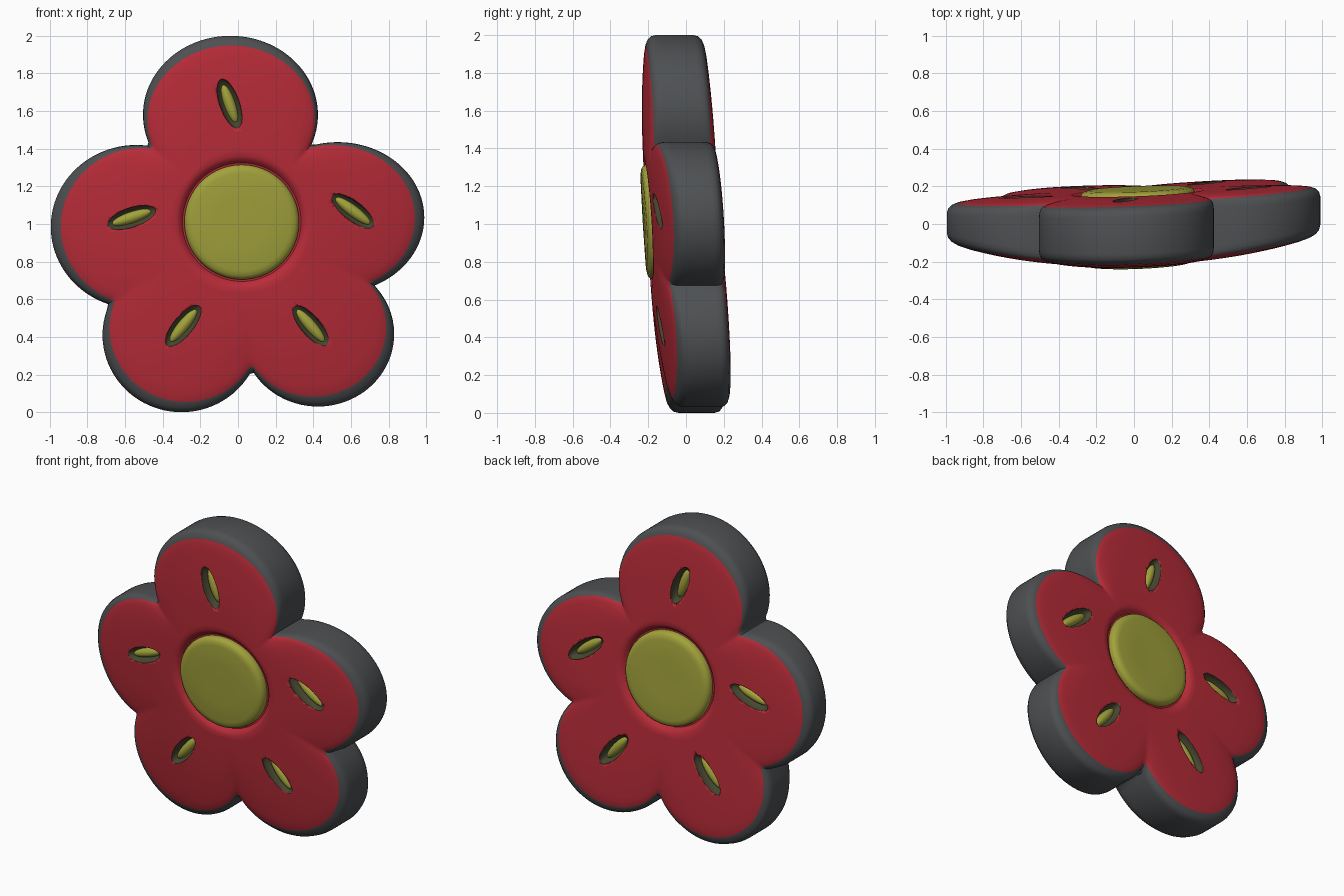
import bpy, bmesh, math
from mathutils import Matrix, Vector

if "Cube" in bpy.data.objects:
    bpy.data.objects.remove(bpy.data.objects["Cube"])

CX, CZ = 0.02, 1.01      # flower centre in the front view
SEG = 240
# petals as ellipses: centre x, centre z, half width, half height
PETALS = [(-0.04, 1.58, 0.465, 0.42), (0.53, 1.035, 0.46, 0.40), (0.425, 0.415, 0.405, 0.385),
          (-0.30, 0.41, 0.42, 0.41), (-0.54, 0.985, 0.455, 0.435)]
# seed slots: two end points in the front view
SLOTS = [((-0.09, 1.77), (0.0, 1.51)), ((0.49, 1.16), (0.73, 0.98)), ((0.29, 0.57), (0.48, 0.35)),
         ((-0.38, 0.35), (-0.20, 0.57)), ((-0.70, 0.99), (-0.43, 1.08))]


def material(name, color):
    m = bpy.data.materials.new(name)
    m.diffuse_color = (*color, 1)
    m.use_nodes = True
    m.node_tree.nodes["Principled BSDF"].inputs["Base Color"].default_value = m.diffuse_color
    return m


RED = material("petal_red", (0.48, 0.025, 0.04))
GREY = material("edge_grey", (0.075, 0.08, 0.085))
YELLOW = material("centre_yellow", (0.36, 0.36, 0.045))
DARK = material("slot_dark", (0.06, 0.06, 0.03))


def mid(x, z):
    """Tilted, slightly cupped middle surface of the flower."""
    return -0.02 + 0.035 * x - 0.06 * (z - 1) + 0.02 * (z - 1) ** 2 + 0.06 * x * x


def thin(x):
    """The side petals get thinner outwards, the left one most."""
    return (0.025 if x > 0 else 0.05) * x * x


def outline(a):
    """Farthest hit of a ray from the centre with any petal."""
    dx, dz = math.cos(a), math.sin(a)
    best = 0.3
    for px, pz, rx, rz in PETALS:
        ox, oz = (CX - px) / rx, (CZ - pz) / rz
        ux, uz = dx / rx, dz / rz
        A, B, C = ux * ux + uz * uz, ox * ux + oz * uz, ox * ox + oz * oz - 1
        D = B * B - A * C
        if D > 0:
            best = max(best, (-B + math.sqrt(D)) / A)
    return best


def finish(bm, name, mats):
    bmesh.ops.recalc_face_normals(bm, faces=bm.faces[:])
    me = bpy.data.meshes.new(name)
    bm.to_mesh(me)
    bm.free()
    for m in mats:
        me.materials.append(m)
    ob = bpy.data.objects.new(name, me)
    bpy.context.collection.objects.link(ob)
    bpy.ops.object.select_all(action='DESELECT')
    ob.select_set(True)
    bpy.context.view_layer.objects.active = ob
    bpy.ops.object.shade_smooth_by_angle(angle=math.radians(40))
    return ob


def double_sided(name, profile, mats):
    """Rings of (radius function, half thickness, material), mirrored front to back."""
    bm = bmesh.new()
    rows = [(f, h, m, -1) for f, h, m in profile] + [(f, h, m, 1) for f, h, m in reversed(profile)]
    rings = []
    for f, h, _, side in rows:
        ring = []
        for i in range(SEG):
            a = 2 * math.pi * i / SEG
            r = f(a)
            x, z = CX + r * math.cos(a), CZ + r * math.sin(a)
            ring.append(bm.verts.new((x, mid(x, z) + side * (h - thin(x)), z)))
        rings.append(ring)
    for k in range(len(rings) - 1):
        A, B = rings[k], rings[k + 1]
        mi = max(rows[k][2], rows[k + 1][2])
        for i in range(SEG):
            j = (i + 1) % SEG
            bm.faces.new((A[i], A[j], B[j], B[i])).material_index = mi
    for ring, row in ((rings[0], rows[0]), (rings[-1], rows[-1])):
        c = bm.verts.new((CX, mid(CX, CZ) + row[3] * row[1], CZ))
        for i in range(SEG):
            bm.faces.new((c, ring[i], ring[(i + 1) % SEG]))
    return finish(bm, name, mats)


def blend(t):
    return lambda a: 0.35 + (outline(a) - 0.35) * t


def circle(r):
    return lambda a: r


# petals: sunken ring round the centre, gently domed faces, rounded grey edge
face = [(blend(i / 20), 0.186 - 0.024 * (i / 17) ** 2.5, 0) for i in range(18)]
petals = double_sided("petals", [
    (circle(0.25), 0.155, 0), (circle(0.315), 0.155, 0), (circle(0.33), 0.175, 0)] + face + [
    (blend(0.92), 0.154, 0), (blend(0.965), 0.142, 1), (blend(0.99), 0.125, 1),
    (blend(1), 0.10, 1)], [RED, GREY])

# round yellow centre, showing on both sides
double_sided("flower_centre", [
    (circle(0.14), 0.206, 0), (circle(0.26), 0.205, 0), (circle(0.285), 0.20, 0),
    (circle(0.30), 0.188, 0), (circle(0.305), 0.17, 0), (circle(0.305), 0.14, 0)], [YELLOW])


def ellipsoids(name, length, width, depth, sink, mat):
    """One ellipsoid per slot on the front and on the back."""
    bm = bmesh.new()
    for (x0, z0), (x1, z1) in SLOTS:
        d = Vector((x1 - x0, 0, z1 - z0))
        x, z = (x0 + x1) / 2, (z0 + z1) / 2
        ang = math.atan2(d.z, d.x)
        for side in (-1, 1):
            y = mid(x, z) + side * (0.178 - thin(x) - sink)
            M = (Matrix.Translation((x, y, z)) @ Matrix.Rotation(-ang, 4, 'Y')
                 @ Matrix.Diagonal((d.length / 2 * length, depth, width, 1)))
            bmesh.ops.create_uvsphere(bm, u_segments=24, v_segments=16, radius=1, matrix=M)
    return finish(bm, name, [mat])


# slots cut into the petals, with a small seed in each
cutter = ellipsoids("slot_cutter", 1.0, 0.052, 0.055, 0.0, DARK)
cutter.hide_render = True
cutter.display_type = 'WIRE'
ellipsoids("seeds", 0.8, 0.03, 0.03, 0.045, YELLOW)
cut = petals.modifiers.new("slots", 'BOOLEAN')
cut.operation = 'DIFFERENCE'
cut.solver = 'EXACT'
cut.material_mode = 'TRANSFER'
cut.object = cutter
